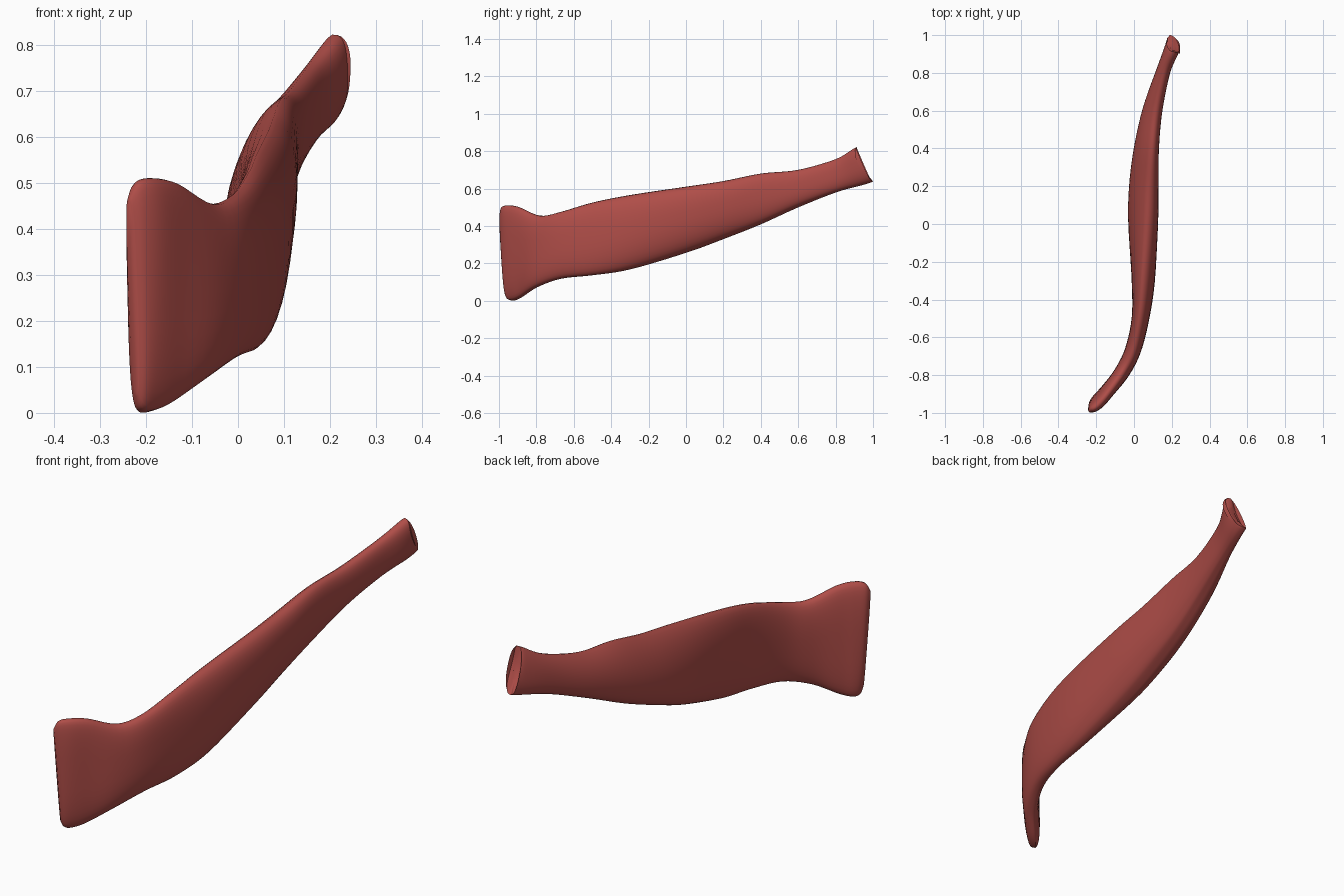
import bpy
import bmesh
import math
from mathutils import Vector

cube = bpy.data.objects.get("Cube")
if cube:
    bpy.data.objects.remove(cube, do_unlink=True)

SIDES = 36   # points around each cross-section
STEPS = 5    # rings between neighbouring stations
SAG = .5     # how far the inner belly hangs below the middle, per unit of width


def flat_material(name, colour):
    mat = bpy.data.materials.new(name)
    mat.use_nodes = True
    mat.diffuse_color = colour
    mat.node_tree.nodes["Principled BSDF"].inputs["Base Color"].default_value = colour
    return mat


def spline(a, b, c, d, t):
    """Smooth interpolation from b to c, with a and d as neighbours."""
    return [0.5 * (2 * q + (r - p) * t + (2 * p - 5 * q + 4 * r - s) * t * t
                   + (3 * q - p - 3 * r + s) * t ** 3)
            for p, q, r, s in zip(a, b, c, d)]


def resample(stations, steps):
    last = len(stations) - 1
    rows = []
    for i in range(last):
        near = [stations[min(max(i + k, 0), last)] for k in (-1, 0, 1, 2)]
        rows += [spline(*near, step / steps) for step in range(steps)]
    rows.append(list(stations[last]))
    return rows


def signed_power(value, power):
    return math.copysign(abs(value) ** power, value)


def cross_section(row, tangent):
    """Rounded strip between the edge points, with a sagging inner side."""
    upper, lower = Vector(row[0:3]), Vector(row[3:6])
    width_in, width_out, roundness = row[6:9]
    middle, half = (upper + lower) / 2, (upper - lower) / 2
    outward = Vector((tangent.y, -tangent.x, 0)).normalized()
    points = []
    for k in range(SIDES):
        angle = math.tau * k / SIDES
        s, c = math.sin(angle), math.cos(angle)
        # The upper outer quarter is the fullest
        power = roundness * .85 if s > 0 and c > 0 else roundness
        reach = signed_power(s, power) * (width_out if s > 0 else width_in)
        sag = Vector((0, 0, SAG * min(reach, 0)))
        points.append(middle + half * signed_power(c, power) + outward * reach + sag)
    return points


def bridge(bm, first, second):
    for k in range(SIDES):
        n = (k + 1) % SIDES
        bm.faces.new((first[k], first[n], second[n], second[k]))


# Upper edge xyz, lower edge xyz, inner width, outer width, roundness
stations = [
    (-.239, -.993, .465, -.222, -.967, .04, .01, .014, .75),
    (-.222, -.98, .502, -.214, -.953, .01, .028, .028, .7),
    (-.188, -.948, .51, -.195, -.927, .003, .034, .037, .7),
    (-.14, -.89, .50, -.152, -.885, .02, .036, .038, .75),
    (-.065, -.78, .455, -.075, -.80, .075, .038, .043, .8),
    (-.01, -.67, .475, -.012, -.67, .12, .038, .047, .85),
    (.025, -.5, .525, .03, -.5, .138, .04, .053, .9),
    (.042, -.3, .565, .043, -.3, .17, .055, .068, .95),
    (.065, 0, .61, .047, 0, .262, .086, .07, .97),
    (.076, .2, .64, .057, .2, .338, .092, .062, .97),
    (.092, .4, .68, .078, .4, .418, .085, .046, .95),
    (.112, .6, .70, .108, .6, .508, .065, .04, .92),
    (.155, .8, .757, .153, .8, .583, .04, .036, .9),
    (.195, .895, .812, .187, .94, .62, .032, .043, .9),
    (.205, .913, .822, .194, 1, .638, .024, .045, .9),
]

# Loft the strap from the broad front end to the narrow rear end
rows = resample(stations, STEPS)
centres = [(Vector(r[0:3]) + Vector(r[3:6])) / 2 for r in rows]
bm = bmesh.new()
rings = []
for i, row in enumerate(rows):
    tangent = centres[min(i + 1, len(rows) - 1)] - centres[max(i - 1, 0)]
    rings.append([bm.verts.new(p) for p in cross_section(row, tangent)])

# Scoop the middle of the rear end forward, leaving pointed tips
for k, vert in enumerate(rings[-1]):
    vert.co.y -= .028 * math.sin(math.tau * k / SIDES) ** 2
for first, second in zip(rings, rings[1:]):
    bridge(bm, first, second)

# Front edge
bm.faces.new(rings[0])

# Slightly dished rear end
centre = sum((v.co for v in rings[-1]), Vector()) / SIDES
dish = [bm.verts.new(centre.lerp(v.co, .5) + Vector((0, -.006, 0)))
        for v in rings[-1]]
bridge(bm, rings[-1], dish)
bm.faces.new(dish)

bmesh.ops.recalc_face_normals(bm, faces=bm.faces)
mesh = bpy.data.meshes.new("muscle_strap")
bm.to_mesh(mesh)
bm.free()
strap = bpy.data.objects.new("muscle_strap", mesh)
bpy.context.collection.objects.link(strap)
mesh.materials.append(flat_material("muscle_red", (.43, .075, .065, 1)))

bpy.ops.object.select_all(action="DESELECT")
strap.select_set(True)
bpy.context.view_layer.objects.active = strap
bpy.ops.object.shade_smooth_by_angle(angle=math.radians(50))
